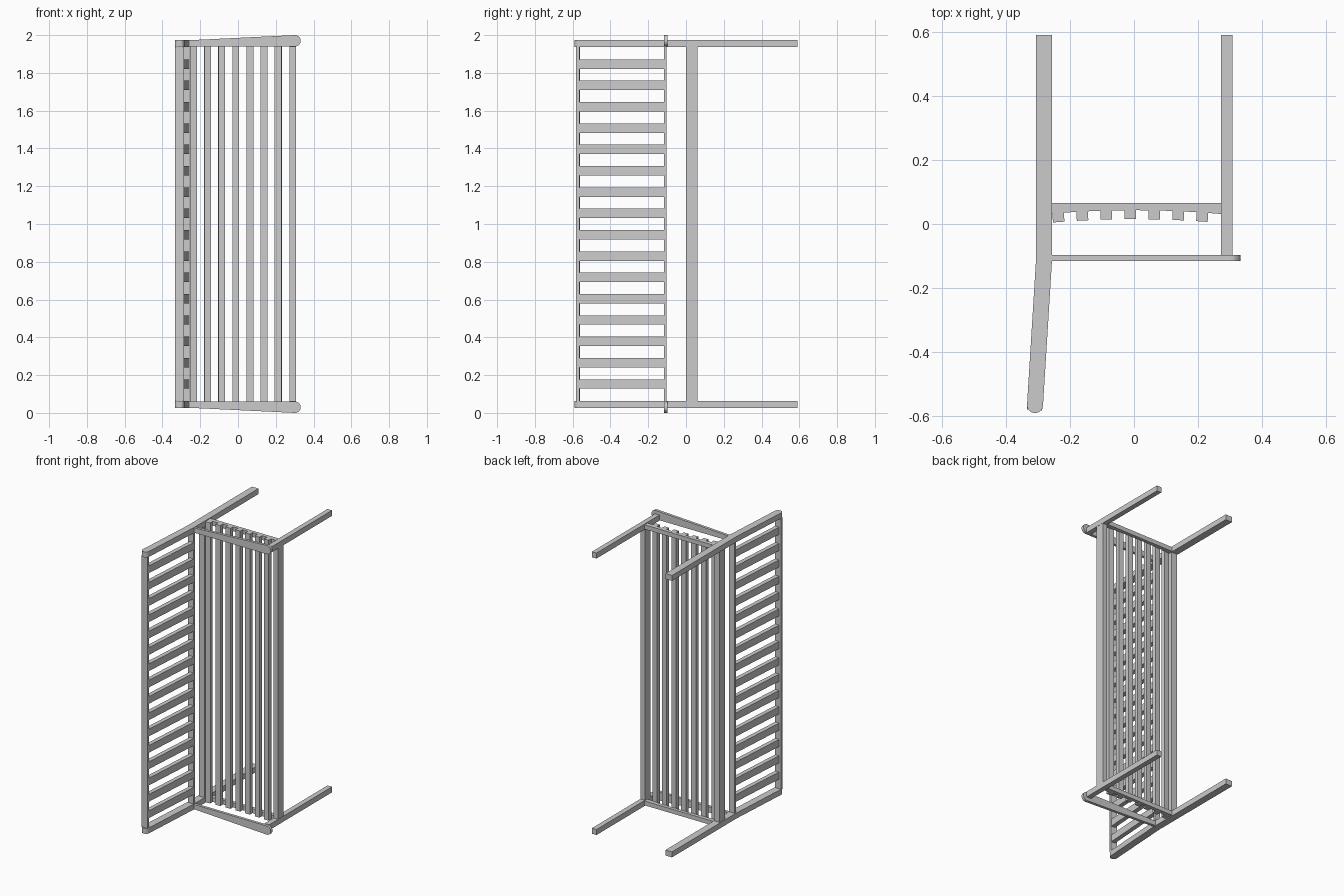
import bpy, bmesh, math
from mathutils import Matrix

if "Cube" in bpy.data.objects:
    bpy.data.objects.remove(bpy.data.objects["Cube"])

LO, HI = 0.025, 0.063      # thickness of one end frame along z


def finish(name, bm):
    bmesh.ops.recalc_face_normals(bm, faces=bm.faces)
    me = bpy.data.meshes.new(name)
    bm.to_mesh(me)
    bm.free()
    ob = bpy.data.objects.new(name, me)
    bpy.context.collection.objects.link(ob)
    return ob


def box(name, x, y, z, tilt=0.0):
    """Box from ranges, optionally tilted about z at its own centre."""
    bm = bmesh.new()
    size = [r[1] - r[0] for r in (x, y, z)]
    mid = [(r[1] + r[0]) / 2 for r in (x, y, z)]
    m = Matrix.Translation(mid) @ Matrix.Rotation(tilt, 4, 'Z') @ Matrix.Diagonal((*size, 1))
    bmesh.ops.create_cube(bm, size=1, matrix=m)
    return finish(name, bm)


def prism(name, pts, vec):
    """Extrude a closed 3D outline along vec."""
    bm = bmesh.new()
    f = bm.faces.new([bm.verts.new(p) for p in pts])
    r = bmesh.ops.extrude_face_region(bm, geom=[f])
    vs = [v for v in r['geom'] if isinstance(v, bmesh.types.BMVert)]
    bmesh.ops.translate(bm, verts=vs, vec=vec)
    return finish(name, bm)


def arc(cx, cy, r, a0, a1, n=12):
    return [(cx + r * math.cos(math.radians(a0 + (a1 - a0) * i / n)),
             cy + r * math.sin(math.radians(a0 + (a1 - a0) * i / n))) for i in range(n + 1)]


def both_ends(ob):
    """Mirror a part to the other end, about z = 1."""
    pivot = bpy.data.objects.get("mirror_centre")
    if not pivot:
        pivot = bpy.data.objects.new("mirror_centre", None)
        pivot.location = (0, 0, 1)
        pivot.hide_render = True
        bpy.context.collection.objects.link(pivot)
    m = ob.modifiers.new("mirror", 'MIRROR')
    m.use_axis = (False, False, True)
    m.mirror_object = pivot


def dish(x):
    return 0.043 - 0.16 * x * x


# bent back legs with rounded tops
outline = [(-0.306, 0.59), (-0.306, -0.115)] + arc(-0.309, -0.565, 0.025, 183, 357) \
    + [(-0.256, -0.115), (-0.256, 0.59)]
both_ends(prism("back_leg", [(x, y, LO) for x, y in outline], (0, 0, HI - LO)))

# straight front legs
both_ends(box("front_leg", (0.272, 0.307), (-0.098, 0.59), (LO, HI)))

# tapered armrests with rounded fronts
arm = [(-0.257, 0.06), (-0.257, 0.027)] + arc(0.302, 0.03, 0.03, -93, 90)
both_ends(prism("armrest", [(x, -0.116, z) for x, z in arm], (0, 0.019, 0)))

# dished seat bearers
xs = [-0.26 + 0.54 * i / 16 for i in range(17)]
bearer = [(x, dish(x)) for x in xs] + [(0.28, 0.065), (-0.26, 0.065)]
both_ends(prism("seat_bearer", [(x, y, 0.03) for x, y in bearer], (0, 0, 0.03)))

# long seat rails
box("front_seat_rail", (0.272, 0.306), (0.0, 0.06), (0.06, 1.94))
box("back_seat_rail", (-0.3, -0.258), (0.0, 0.06), (0.06, 1.94))

# seat slats following the dish
for i in range(7):
    x = -0.236 + i * 0.0748
    y = dish(x) - 0.014
    box("seat_slat", (x - 0.018, x + 0.018), (y - 0.014, y + 0.014), (0.03, 1.97),
        math.atan(-0.32 * x))

# backrest rails
tilt = math.atan2(-0.029, 0.45)
box("back_top_rail", (-0.334, -0.286), (-0.58, -0.563), (0.06, 1.94), tilt)
box("back_lower_rail", (-0.3, -0.258), (-0.117, -0.103), (0.06, 1.94))

# backrest slats, flush with the front of the back legs
for i in range(16):
    z = 0.153 + i * 0.1129
    pts = [(-0.288, -0.566), (-0.257, -0.113), (-0.287, -0.113), (-0.318, -0.566)]
    prism("back_slat", [(x, y, z - 0.025) for x, y in pts], (0, 0, 0.05))
